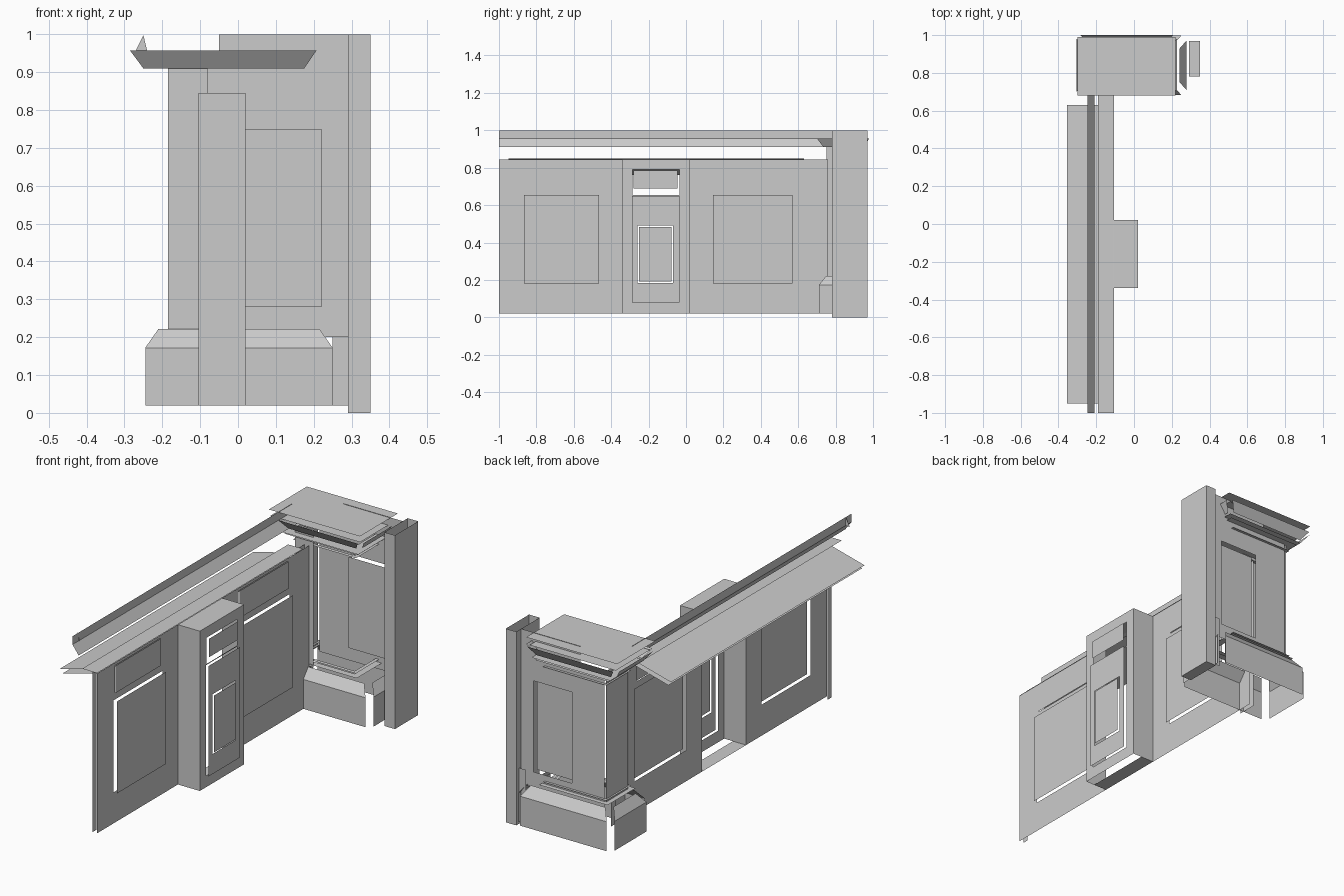
import bpy

if "Cube" in bpy.data.objects:
    bpy.data.objects.remove(bpy.data.objects["Cube"])


def mesh(name, verts, faces):
    me = bpy.data.meshes.new(name)
    me.from_pydata(verts, [], faces)
    me.update()
    ob = bpy.data.objects.new(name, me)
    bpy.context.collection.objects.link(ob)
    return ob


def sheet(name, axis, at, a0, a1, b0, b1, holes=()):
    """Flat panel across one axis, cut by rectangular holes (a0, a1, b0, b1)."""
    us = sorted({a0, a1, *[h[i] for h in holes for i in (0, 1)]})
    vs = sorted({b0, b1, *[h[i] for h in holes for i in (2, 3)]})
    verts = []
    for v in vs:
        for u in us:
            p = [u, v]
            p.insert(axis, at)
            verts.append(tuple(p))
    n, faces = len(us), []
    for j in range(len(vs) - 1):
        for i in range(n - 1):
            cu, cv = (us[i] + us[i + 1]) / 2, (vs[j] + vs[j + 1]) / 2
            if any(h[0] < cu < h[1] and h[2] < cv < h[3] for h in holes):
                continue
            k = j * n + i
            faces.append((k, k + 1, k + n + 1, k + n))
    return mesh(name, verts, faces)


def extrude(name, profile, y0, y1):
    """Open x-z profile swept along y."""
    n = len(profile)
    verts = [(x, y, z) for y in (y0, y1) for x, z in profile]
    return mesh(name, verts, [(i, i + 1, n + i + 1, n + i) for i in range(n - 1)])


def rings(name, levels, sides=(0, 1, 2, 3), out=0.0):
    """Rectangular rings (x0, x1, y0, y1, z) joined by walls; sides: -y, +x, +y, -x.
    Each side is pushed outward by 'out', which opens gaps at the corners."""
    verts, faces = [], []
    for i in sides:
        ox, oy = ((0, -out), (out, 0), (0, out), (-out, 0))[i]
        s = len(verts)
        for x0, x1, y0, y1, z in levels:
            c = [(x0, y0), (x1, y0), (x1, y1), (x0, y1)]
            verts += [(c[k % 4][0] + ox, c[k % 4][1] + oy, z) for k in (i, i + 1)]
        faces += [(s + 2 * j, s + 2 * j + 1, s + 2 * j + 3, s + 2 * j + 2)
                  for j in range(len(levels) - 1)]
    return mesh(name, verts, faces)


# Long wall: two panelled bays either side of the pilaster, panels standing proud
WX = -0.105
for tag, y0, y1, low, top in (
        ("front", -1.0, -0.34, (-0.865, -0.465, 0.18, 0.655), (-0.855, -0.485, 0.69, 0.83)),
        ("rear", 0.02, 0.71, (0.145, 0.57, 0.18, 0.655), (0.155, 0.555, 0.69, 0.83))):
    sheet(tag + "_bay_frame", 0, WX, y0, y1, 0.02, 0.845, (low, top))
    sheet(tag + "_bay_lower_panel", 0, WX + 0.02, *low)
    sheet(tag + "_bay_upper_panel", 0, WX + 0.004, *top)
rings("wall_end_return", [(-0.13, WX, -1.0, -0.97, 0.02), (-0.13, WX, -1.0, -0.97, 0.845)], (3,))
rings("wall_rear_stile", [(-0.13, WX, 0.66, 0.76, 0.02), (-0.13, WX, 0.66, 0.76, 0.845)], (1, 3))

# Pilaster with a window and a bordered lower panel
rings("pilaster_sides", [(WX, 0.02, -0.34, 0.02, 0.02), (WX, 0.02, -0.34, 0.02, 0.845)], (0, 2))
window = (-0.285, -0.035, 0.655, 0.79)
lower = (-0.29, -0.035, 0.08, 0.65)
sheet("pilaster_face", 0, 0.02, -0.34, 0.02, 0.02, 0.845, (window, lower))
sheet("pilaster_upper_panel", 0, 0.03, -0.28, -0.045, 0.69, 0.785)
sheet("pilaster_panel_border", 0, 0.035, *lower, ((-0.26, -0.07, 0.183, 0.492),))
sheet("pilaster_inner_panel", 0, 0.04, -0.252, -0.078, 0.191, 0.484)
sheet("pilaster_bottom", 2, 0.02, WX, -0.03, -0.34, 0.02)
sheet("pilaster_top", 2, 0.845, WX, 0.02, -0.34, 0.02)

# Ledge on top of the wall, sloping shelf behind it, raised rail
sheet("wall_ledge", 2, 0.847, -0.19, WX, -1.0, 0.68)
extrude("shelf_top", [(-0.355, 0.782), (WX, 0.848)], -0.95, 0.63)
extrude("shelf_underside", [(-0.34, 0.762), (WX, 0.825)], -0.95, 0.63)
extrude("hand_rail", [(-0.245, 1.0), (-0.245, 0.957), (-0.21, 0.91)], -1.0, 0.79)
mesh("rail_end", [(-0.27, -0.95, 0.957), (-0.24, -0.95, 0.957), (-0.25, -0.95, 0.998)], [(0, 1, 2)])

# Pedestal base with sloped shoulder, split at the corners
rings("pedestal_base", [(-0.245, 0.25, 0.71, 0.97, 0.02), (-0.245, 0.25, 0.71, 0.97, 0.172),
                        (-0.21, 0.215, 0.75, 0.93, 0.222)], out=0.027)
sheet("base_side_filler", 1, 0.95, 0.25, 0.29, 0.02, 0.29)

# Pedestal shaft: outer side, panelled back with recessed panel, narrow front strip
sheet("shaft_outer_side", 0, -0.195, 0.75, 0.93, 0.222, 0.91)
sheet("shaft_front_strip", 1, 0.73, -0.185, -0.08, 0.222, 0.91)
panel = (0.0, 0.22, 0.28, 0.75)
sheet("shaft_back_wall", 1, 0.93, -0.185, 0.29, 0.2, 0.91, (panel,))
sheet("shaft_back_top", 1, 0.93, -0.05, 0.29, 0.91, 1.0)
sheet("shaft_back_panel", 1, 0.9, *panel)

# Thin horizontal mouldings around the shaft
for i, (z, d) in enumerate(((0.235, 0.035), (0.25, 0.02), (0.845, 0.02), (0.88, 0.05), (0.893, 0.065))):
    sheet("shaft_moulding_%d" % (i + 1), 2, z, -0.185 - d, 0.135 + d, 0.76 - d, 0.93 + d * 0.7,
          ((-0.185, 0.135, 0.76, 0.93),))

# Pedestal cap: undercut skirt split at the corners and flat top plate
rings("cap_skirt", [(-0.25, 0.175, 0.735, 0.95, 0.91), (-0.285, 0.207, 0.70, 0.98, 0.957)], out=0.02)
sheet("cap_underplate", 2, 0.957, -0.285, 0.207, 0.70, 0.98)
sheet("cap_top", 2, 0.998, -0.3, 0.22, 0.68, 0.99)

# Tall post beside the pedestal, open at the top
rings("tall_post", [(0.29, 0.35, 0.78, 0.97, 0.0), (0.29, 0.35, 0.78, 0.97, 1.0)])
sheet("post_bottom", 2, 0.0, 0.29, 0.35, 0.78, 0.97)
